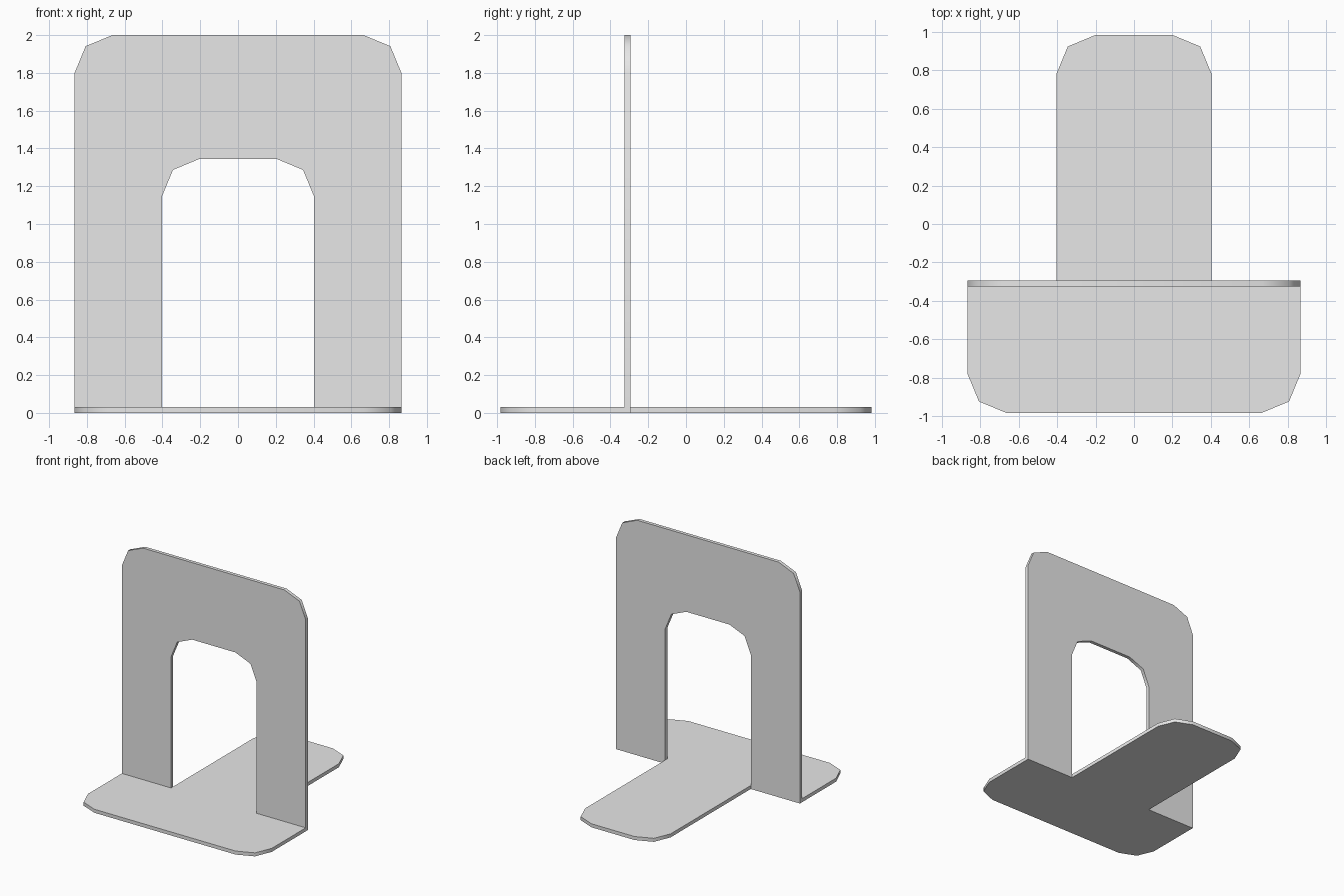
import bpy, bmesh, math
from mathutils import Matrix, Vector

if "Cube" in bpy.data.objects:
    bpy.data.objects.remove(bpy.data.objects["Cube"], do_unlink=True)

HALF_W = 0.865      # half width of the whole bookend
TONGUE = 0.403      # half width of the tongue and of the arch
THICK = 0.03
BACK = -0.295       # rear face of the upright
FRONT = BACK - THICK
DEPTH = 0.982
RADIUS = 0.2

grey = bpy.data.materials.new("grey metal")
grey.use_nodes = True
grey.diffuse_color = (0.8, 0.8, 0.8, 1)
grey.node_tree.nodes["Principled BSDF"].inputs["Base Color"].default_value = (0.8, 0.8, 0.8, 1)


def corner(x, y, direction):
    """Right half of a rounded end at y: two bevels, from the side to the end."""
    return [(x - RADIUS + RADIUS * math.cos(a), y + direction * RADIUS * (math.sin(a) - 1))
            for a in (0, math.pi / 4, math.pi / 2)]


def plate(name, half, matrix):
    """Mirror a half outline about x = 0 and thicken it along local z."""
    outline = half + [(-x, y) for x, y in reversed(half)]
    bm = bmesh.new()
    face = bm.faces.new([bm.verts.new((x, y, 0)) for x, y in outline])
    ext = bmesh.ops.extrude_face_region(bm, geom=[face])
    top = [v for v in ext["geom"] if isinstance(v, bmesh.types.BMVert)]
    bmesh.ops.translate(bm, verts=top, vec=Vector((0, 0, THICK)))
    bmesh.ops.recalc_face_normals(bm, faces=bm.faces)
    bm.transform(matrix)
    mesh = bpy.data.meshes.new(name)
    bm.to_mesh(mesh)
    bm.free()
    mesh.materials.append(grey)
    obj = bpy.data.objects.new(name, mesh)
    bpy.context.collection.objects.link(obj)
    bpy.ops.object.select_all(action="DESELECT")
    obj.select_set(True)
    bpy.context.view_layer.objects.active = obj
    bpy.ops.object.shade_smooth_by_angle(angle=math.radians(60))
    return obj


# Flat base: wide front foot with a narrow tongue running back
foot = list(reversed(corner(HALF_W, -DEPTH, -1)))
tongue = corner(TONGUE, DEPTH, 1)
plate("base", foot + [(HALF_W, FRONT), (TONGUE, FRONT)] + tongue, Matrix())

# Upright: rounded panel with the arch the tongue was folded out of
arch = list(reversed(corner(TONGUE, 1.345, 1)))
panel = corner(HALF_W, 2.0, 1)
stand = Matrix.Translation((0, BACK, 0)) @ Matrix.Rotation(math.pi / 2, 4, "X")
plate("upright", arch + [(TONGUE, 0), (HALF_W, 0)] + panel, stand)
